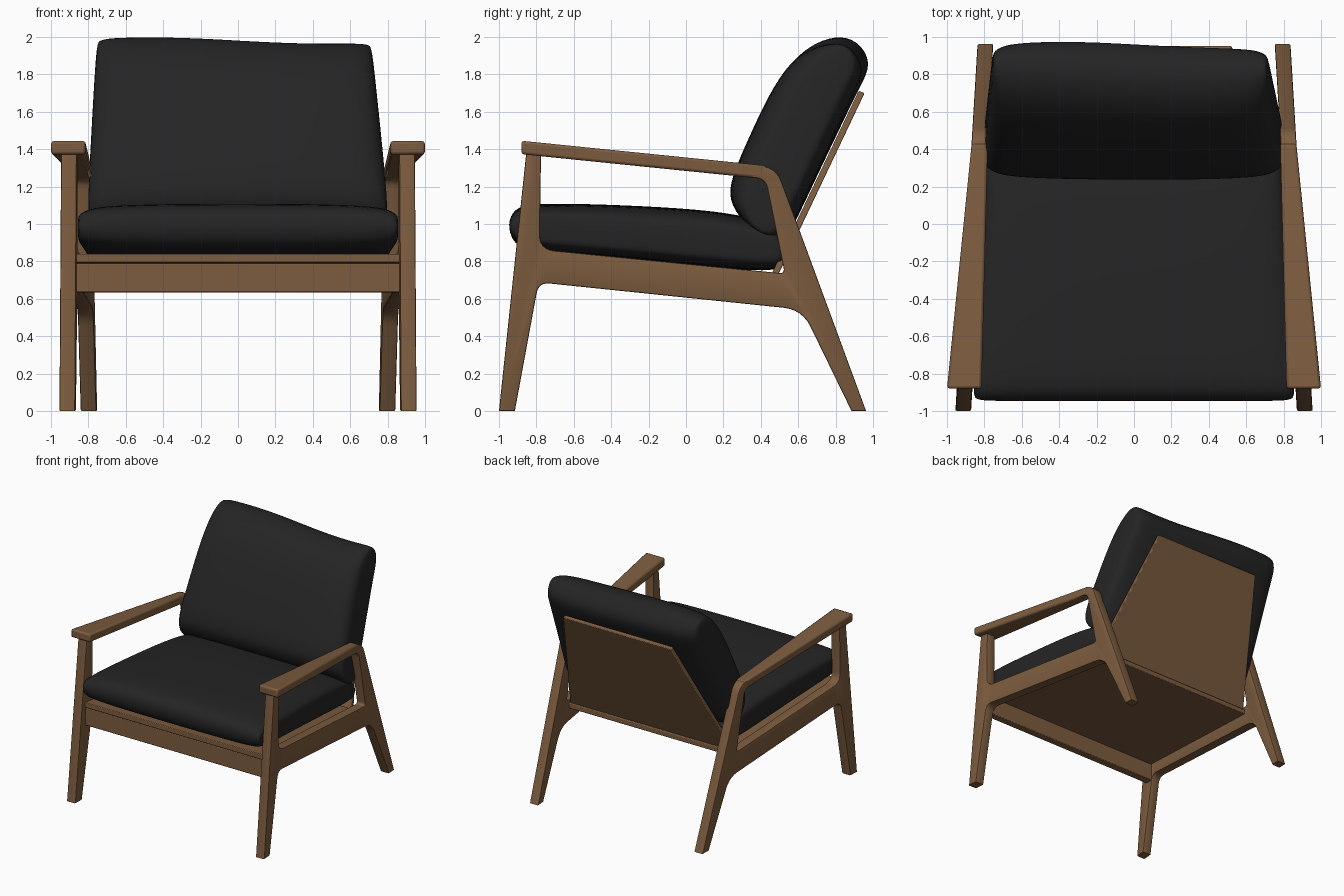
import bpy, bmesh, math
from mathutils import Vector

if "Cube" in bpy.data.objects:
    bpy.data.objects.remove(bpy.data.objects["Cube"])


def material(name, rgb):
    m = bpy.data.materials.new(name)
    m.diffuse_color = (*rgb, 1)
    m.use_nodes = True
    m.node_tree.nodes["Principled BSDF"].inputs["Base Color"].default_value = m.diffuse_color
    return m


WOOD = material("walnut wood", (0.205, 0.108, 0.05))
BLACK = material("black fabric", (0.018, 0.018, 0.018))


def finish(name, mesh, mat, angle=35):
    bm = bmesh.new()
    bm.from_mesh(mesh)
    bmesh.ops.remove_doubles(bm, verts=bm.verts, dist=0.0002)
    bmesh.ops.recalc_face_normals(bm, faces=bm.faces)
    bm.to_mesh(mesh)
    bm.free()
    mesh.materials.clear()
    mesh.materials.append(mat)
    ob = bpy.data.objects.new(name, mesh)
    bpy.context.collection.objects.link(ob)
    bpy.ops.object.select_all(action='DESELECT')
    ob.select_set(True)
    bpy.context.view_layer.objects.active = ob
    bpy.ops.object.shade_smooth_by_angle(angle=math.radians(angle))
    return ob


def prism(name, bottom, top, bevel):
    """Solid between two matching outlines."""
    n = len(bottom)
    faces = [tuple(range(n)), tuple(range(n, 2 * n))]
    faces += [(i, (i + 1) % n, n + (i + 1) % n, n + i) for i in range(n)]
    me = bpy.data.meshes.new(name)
    me.from_pydata(bottom + top, [], faces)
    ob = finish(name, me, WOOD)
    b = ob.modifiers.new("soft edges", 'BEVEL')
    b.width, b.segments = bevel, 2
    return ob


def mirror(ob):
    ob.modifiers.new("other side", 'MIRROR')


def rounded(points, steps=6):
    """Outline from (y, z, corner size) points."""
    out = []
    for i, (y, z, r) in enumerate(points):
        p = Vector((y, z))
        if r == 0:
            out.append(p)
            continue
        a = p + (Vector(points[i - 1][:2]) - p).normalized() * r
        c = p + (Vector(points[(i + 1) % len(points)][:2]) - p).normalized() * r
        for k in range(steps + 1):
            t = k / steps
            out.append(a * (1 - t) ** 2 + p * 2 * t * (1 - t) + c * t * t)
    return out


# Side frame: legs, rail and arm support as one slab with an opening, toed in to the back
OUTER = [(-1.0, 0, 0), (-0.85, 1.42, 0), (0.483, 1.303, 0.08), (0.963, 0, 0),
         (0.885, 0, 0), (0.621, 0.542, 0.1), (-0.788, 0.688, 0.06), (-0.915, 0, 0)]
OPENING = [(-0.775, 1.375, 0), (-0.783, 0.865, 0.08), (0.528, 0.735, 0.03), (0.425, 1.24, 0.05)]
cu = bpy.data.curves.new("frame outline", 'CURVE')
cu.dimensions, cu.fill_mode = '2D', 'BOTH'
cu.extrude, cu.bevel_depth, cu.bevel_resolution, cu.offset = 0.034, 0.008, 1, -0.008
for loop in (OUTER, OPENING):
    pts = rounded(loop)
    sp = cu.splines.new('POLY')
    sp.points.add(len(pts) - 1)
    for q, p in zip(sp.points, pts):
        q.co = (p.x, p.y, 0, 1)
    sp.use_cyclic_u = True
tmp = bpy.data.objects.new("frame outline", cu)
bpy.context.collection.objects.link(tmp)
bpy.context.view_layer.update()
frame_mesh = bpy.data.meshes.new_from_object(tmp.evaluated_get(bpy.context.evaluated_depsgraph_get()))
bpy.data.objects.remove(tmp)
for v in frame_mesh.vertices:
    a, b, c = v.co
    v.co = (0.91 - 0.0604 * (a + 0.95) + c, a, b)
mirror(finish("side_frame", frame_mesh, WOOD))

# Armrest, wide at the front and tapering to the frame
plan = [(0.815, -0.88, 1.445), (1.0, -0.88, 1.445), (0.868, 0.43, 1.312), (0.782, 0.43, 1.312)]
mirror(prism("armrest", [(x, y, z - 0.072) for x, y, z in plan], plan, 0.014))

# Front rail, seat panel and back panel
rail = [(-0.868, -0.87), (0.868, -0.87), (0.868, -0.80), (-0.868, -0.80)]
prism("front_rail", [(x, y, 0.635) for x, y in rail], [(x, y, 0.79) for x, y in rail], 0.006)
seat = [(-0.868, -0.88, 0.84), (0.868, -0.88, 0.84), (0.785, 0.50, 0.71), (-0.785, 0.50, 0.71)]
prism("seat_panel", [(x, y, z - 0.045) for x, y, z in seat], seat, 0.006)
back = [(-0.785, 0.475, 0.69), (0.785, 0.475, 0.69), (0.52, 0.955, 1.70), (-0.52, 0.955, 1.70)]
prism("back_panel", back, [(x, y - 0.032, z + 0.012) for x, y, z in back], 0.006)


# Cushions: a side profile swept across the width, pinched at both ends
STATIONS = [(1, 0.5, 0.965), (0.975, 0.68, 0.985), (0.92, 0.83, 1), (0.8, 0.93, 1), (0.55, 0.98, 1), (0.25, 1, 1)]


def cushion(name, profile, a, b, half, shift, sag):
    a, b = Vector(a), Vector(b)
    mid, length = (a + b) / 2, (b - a).length
    d = (b - a).normalized()
    nrm = Vector((-d.y, d.x))
    rows = [(-u, k, m) for u, k, m in STATIONS] + [(0, 1, 1)] + STATIONS[::-1]
    n, verts, faces = len(profile), [], []
    for u, k, m in rows:
        for p in profile:
            r = Vector(p) - mid
            along, thick = r.dot(d), r.dot(nrm)
            s = min(max(along / length + 0.5, 0), 1)
            q = mid + d * along * m + nrm * thick * k
            f = -sag * s * (1 + math.sin(2.5 * u))
            x = shift * s + u * (half[0] + (half[1] - half[0]) * s)
            verts.append((x, q.x + f, q.y + f))
    for i in range(len(rows) - 1):
        for j in range(n):
            j2 = (j + 1) % n
            faces.append((i * n + j, i * n + j2, (i + 1) * n + j2, (i + 1) * n + j))
    faces += [tuple(range(n)), tuple(range(len(verts) - n, len(verts)))]
    me = bpy.data.meshes.new(name)
    me.from_pydata(verts, [], faces)
    ob = finish(name, me, BLACK, 180)
    sub = ob.modifiers.new("soft", 'SUBSURF')
    sub.levels = sub.render_levels = 2


cushion("seat_cushion",
        [(-0.87, 0.86), (-0.93, 0.91), (-0.955, 1.0), (-0.92, 1.085), (-0.82, 1.11),
         (-0.5, 1.108), (0, 1.085), (0.3, 1.05), (0.48, 0.99), (0.535, 0.9),
         (0.535, 0.79), (0.48, 0.735), (0, 0.785), (-0.5, 0.835)],
        (-0.94, 0.975), (0.53, 0.86), (0.868, 0.785), 0, 0)
cushion("back_cushion",
        [(0.44, 0.915), (0.30, 1.01), (0.228, 1.13), (0.245, 1.25), (0.34, 1.46),
         (0.44, 1.67), (0.54, 1.84), (0.66, 1.96), (0.80, 2.012), (0.92, 1.985),
         (1.005, 1.86), (0.93, 1.73), (0.81, 1.48), (0.69, 1.23), (0.59, 1.02), (0.54, 0.93)],
        (0.40, 1.0), (0.86, 1.95), (0.81, 0.74), -0.02, 0.018)
